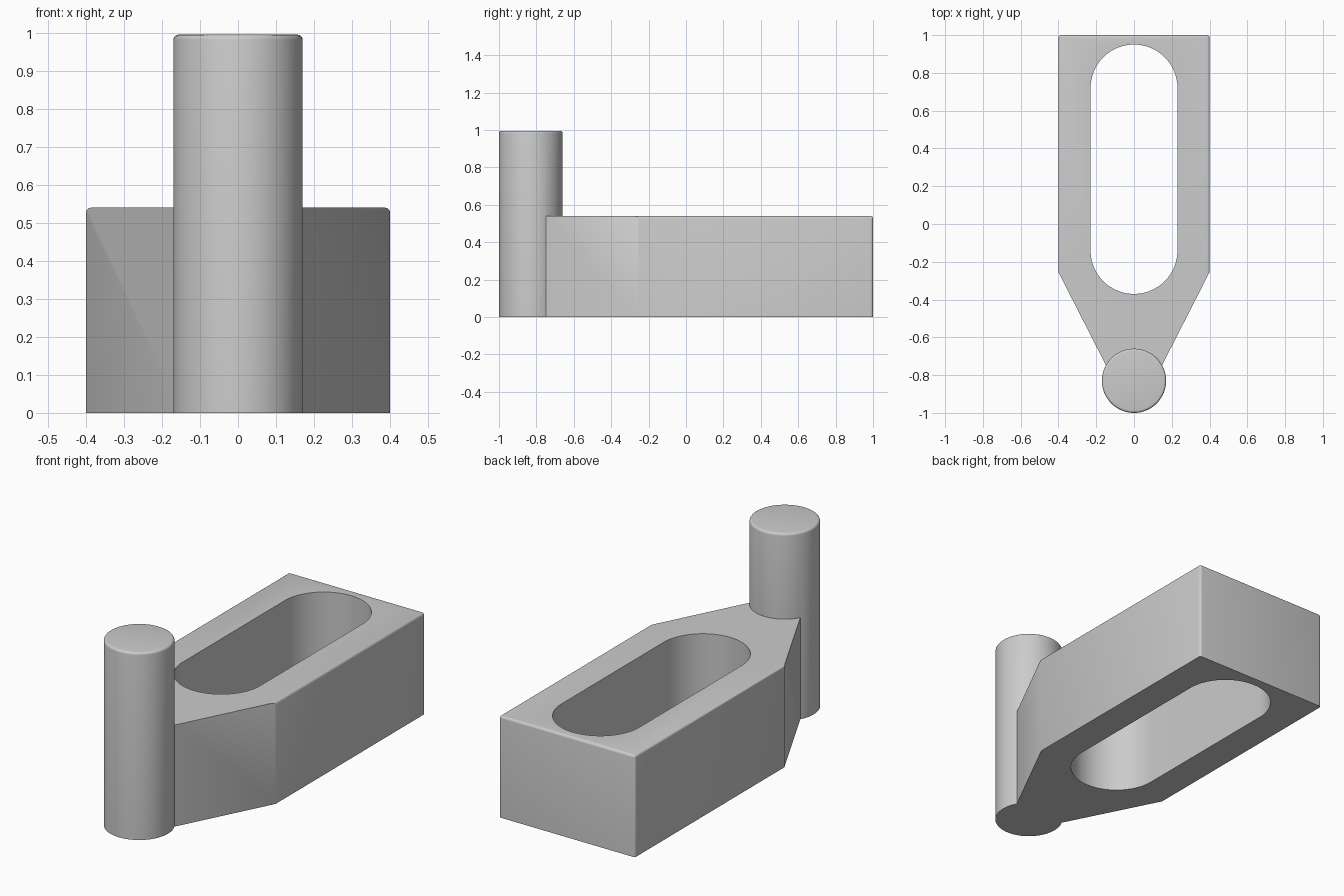
import bpy, bmesh, math

cube = bpy.data.objects.get("Cube")
if cube:
    bpy.data.objects.remove(cube, do_unlink=True)

ARM_H, PIN_H = 0.54, 0.995
PIN_R, PIN_Y = 0.17, -0.83
SLOT_R, SLOT_FRONT, SLOT_BACK = 0.23, -0.14, 0.72
FILLET = 0.013

grey = bpy.data.materials.new("plain grey")
grey.use_nodes = True
colour = (0.6, 0.6, 0.6, 1)
grey.diffuse_color = colour
grey.node_tree.nodes["Principled BSDF"].inputs["Base Color"].default_value = colour


def arc(radius, cy, start, end, steps):
    angles = [math.radians(start + (end - start) * i / steps) for i in range(steps + 1)]
    return [(radius * math.cos(a), cy + radius * math.sin(a)) for a in angles]


def prism(name, outline, z0, z1, rounded):
    """Extrude an outline and fillet the edges picked by the rounded rule."""
    bm = bmesh.new()
    face = bm.faces.new([bm.verts.new((x, y, z0)) for x, y in outline])
    top = bmesh.ops.extrude_face_region(bm, geom=[face])["geom"]
    verts = [v for v in top if isinstance(v, bmesh.types.BMVert)]
    bmesh.ops.translate(bm, verts=verts, vec=(0, 0, z1 - z0))
    bmesh.ops.recalc_face_normals(bm, faces=bm.faces)
    edges = [e for e in bm.edges if rounded(e.verts[0].co, e.verts[1].co)]
    if edges:
        bmesh.ops.bevel(bm, geom=edges, offset=FILLET, segments=4,
                        profile=0.5, affect='EDGES')
    mesh = bpy.data.meshes.new(name)
    bm.to_mesh(mesh)
    bm.free()
    mesh.materials.append(grey)
    obj = bpy.data.objects.new(name, mesh)
    bpy.context.collection.objects.link(obj)
    return obj


# Tapered arm: fillets on the long top edges, back top edge and back corners
half = [(0.122, -0.8), (0.4, -0.255), (0.4, 1.0)]
outline = half + [(-x, y) for x, y in reversed(half)]


def arm_rounded(a, b):
    on_top = min(a.z, b.z) > ARM_H - 0.01 and min(a.y, b.y) > -0.3
    back_corner = min(a.y, b.y) > 0.99 and abs(a.z - b.z) > 0.1
    straight = max(a.y, b.y) > 0.99
    return (on_top and straight) or back_corner


arm = prism("slotted_arm", outline, 0, ARM_H, arm_rounded)

# Round pin with a filleted top rim
pin = prism("pin", arc(PIN_R, PIN_Y, 0, 360, 96)[:-1], 0, PIN_H,
            lambda a, b: min(a.z, b.z) > PIN_H - 0.01)

# Through slot cutter
slot = prism("slot_cutter",
             arc(SLOT_R, SLOT_BACK, 0, 180, 48) + arc(SLOT_R, SLOT_FRONT, 180, 360, 48),
             -0.1, ARM_H + 0.1, lambda a, b: False)

# Cut the slot and fuse the pin into one solid
bpy.context.view_layer.objects.active = arm
for helper, operation in ((slot, 'DIFFERENCE'), (pin, 'UNION')):
    mod = arm.modifiers.new(helper.name, 'BOOLEAN')
    mod.operation, mod.object, mod.solver = operation, helper, 'EXACT'
    bpy.ops.object.modifier_apply(modifier=mod.name)
    bpy.data.objects.remove(helper, do_unlink=True)

arm.select_set(True)
bpy.ops.object.shade_smooth_by_angle(angle=math.radians(30))
